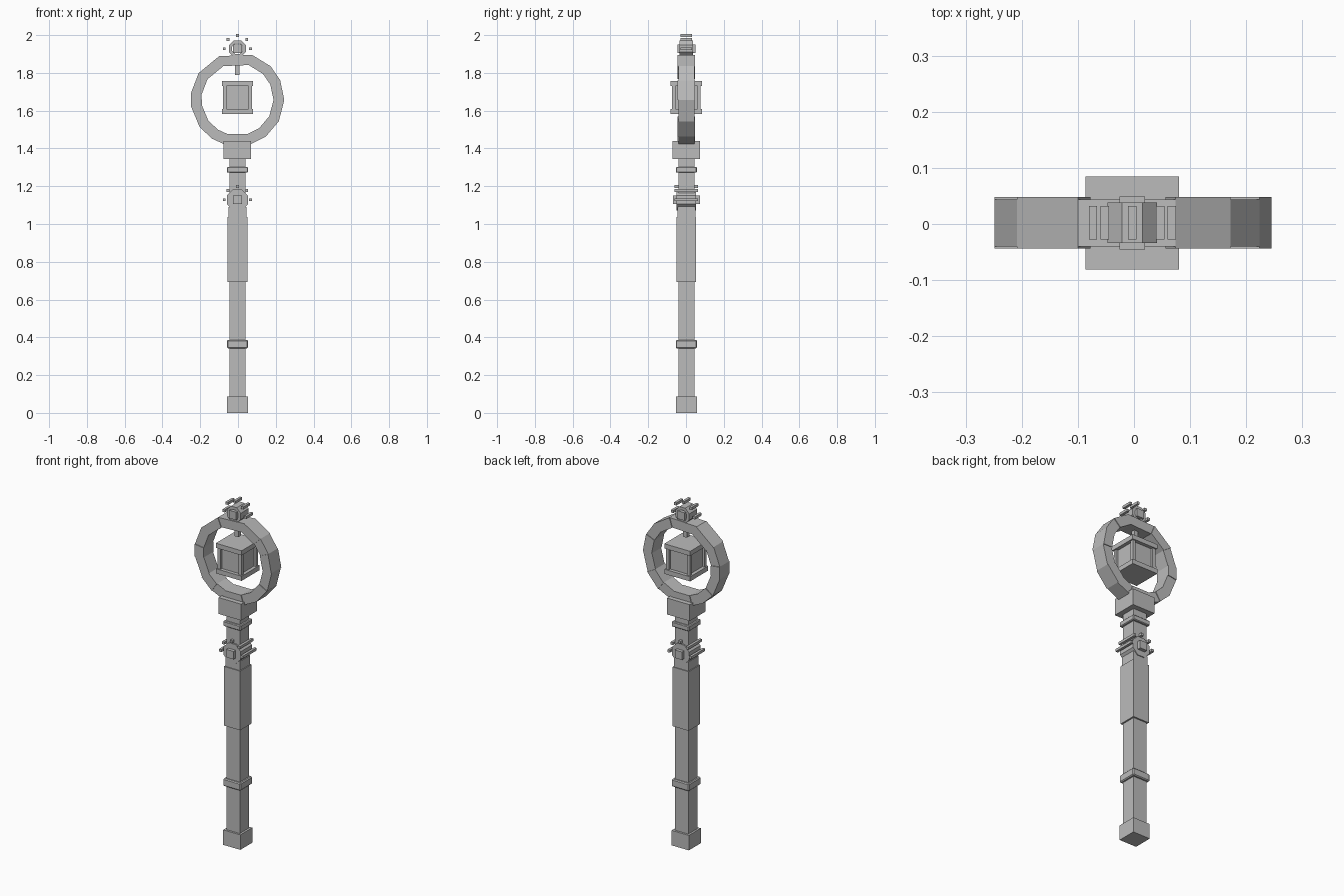
import bpy, bmesh
from math import sin, cos, radians

cube = bpy.data.objects.get("Cube")
if cube:
    bpy.data.objects.remove(cube)

CX, CY = -0.003, 0.002

stone = bpy.data.materials.new("plain_grey")
stone.use_nodes = True
GREY = (0.5, 0.5, 0.5, 1)
stone.diffuse_color = GREY
stone.node_tree.nodes["Principled BSDF"].inputs["Base Color"].default_value = GREY


def finish(name, bm):
    bmesh.ops.recalc_face_normals(bm, faces=bm.faces)
    mesh = bpy.data.meshes.new(name)
    bm.to_mesh(mesh)
    bm.free()
    mesh.materials.append(stone)
    obj = bpy.data.objects.new(name, mesh)
    obj.location = (CX, CY, 0)
    bpy.context.scene.collection.objects.link(obj)
    return obj


def box(name, hx, hy, z0, z1, x=0, y=0, bevel=0):
    bm = bmesh.new()
    bmesh.ops.create_cube(bm, size=1)
    for v in bm.verts:
        v.co = (x + v.co.x * 2 * hx, y + v.co.y * 2 * hy,
                (z0 + z1) / 2 + v.co.z * (z1 - z0))
    obj = finish(name, bm)
    if bevel:
        mod = obj.modifiers.new("bevel", 'BEVEL')
        mod.width = bevel
        mod.segments = 1
    return obj


def prism(bm, outline, hy):
    """Extrude an x-z outline symmetrically along y."""
    front = [bm.verts.new((x, -hy, z)) for x, z in outline]
    back = [bm.verts.new((x, hy, z)) for x, z in outline]
    bm.faces.new(front)
    bm.faces.new(back[::-1])
    n = len(outline)
    for i in range(n):
        j = (i + 1) % n
        bm.faces.new((front[i], back[i], back[j], front[j]))


def polar(r, deg, z):
    return r * cos(radians(deg)), z + r * sin(radians(deg))


def block_ring(name, z, r_in, r_out, angles, depths):
    """Ring of wedge blocks, with depths cycling round it."""
    bm = bmesh.new()
    for i, a in enumerate(angles):
        b = angles[(i + 1) % len(angles)]
        prism(bm, [polar(r_in, a, z), polar(r_out, a, z),
                   polar(r_out, b, z), polar(r_in, b, z)], depths[i % len(depths)])
    return finish(name, bm)


def sun_ornament(name, z, r_in, r_out, ring_depth, gem_depth, ray_depth):
    """Small eight-sided ring with a square gem and five bar rays."""
    block_ring(name + "_ring", z, r_in, r_out,
               [22.5 + 45 * i for i in range(8)], [ring_depth])
    box(name + "_gem", 0.023, gem_depth, z - 0.023, z + 0.023)
    for i in range(5):
        x, rz = polar(0.07, 45 * i, z)
        box(f"{name}_ray_{i + 1}", 0.0075, ray_depth, rz - 0.0075, rz + 0.0075, x)


# Shaft, foot, grip and bands
box("shaft", 0.043, 0.043, 0, 1.36)
box("foot", 0.055, 0.055, 0, 0.087)
box("lower_band", 0.056, 0.056, 0.342, 0.386, bevel=0.005)
box("grip", 0.052, 0.052, 0.693, 1.037)
box("throat", 0.047, 0.047, 1.03, 1.09)
box("upper_band", 0.056, 0.056, 1.272, 1.302, bevel=0.004)
box("collar", 0.073, 0.073, 1.345, 1.44)

# Lower ornament wrapped round the shaft
sun_ornament("neck_ornament", 1.128, 0.02, 0.06, 0.052, 0.072, 0.062)

# Large ring of slightly uneven blocks
block_ring("head_ring", 1.66, 0.191, 0.248,
           [-1, 24, 45, 72, 113, 146, 172, 189, 216, 237, 254, 286, 307, 332],
           [0.046, 0.042])

# Crest on the ring and the peg hanging inside it
sun_ornament("crest", 1.928, 0.03, 0.048, 0.036, 0.047, 0.03)
box("hanging_peg", 0.012, 0.012, 1.79, 1.86)

# Floating framed cube with recessed side panels
box("core_panels", 0.063, 0.063, 1.585, 1.75)
box("core_top", 0.083, 0.083, 1.73, 1.757)
box("core_bottom", 0.083, 0.083, 1.582, 1.609)
for sx, side in ((-1, "right"), (1, "left")):
    for sy, face in ((-1, "front"), (1, "back")):
        box(f"core_post_{face}_{side}", 0.009, 0.009, 1.6, 1.74, sx * 0.067, sy * 0.067)
